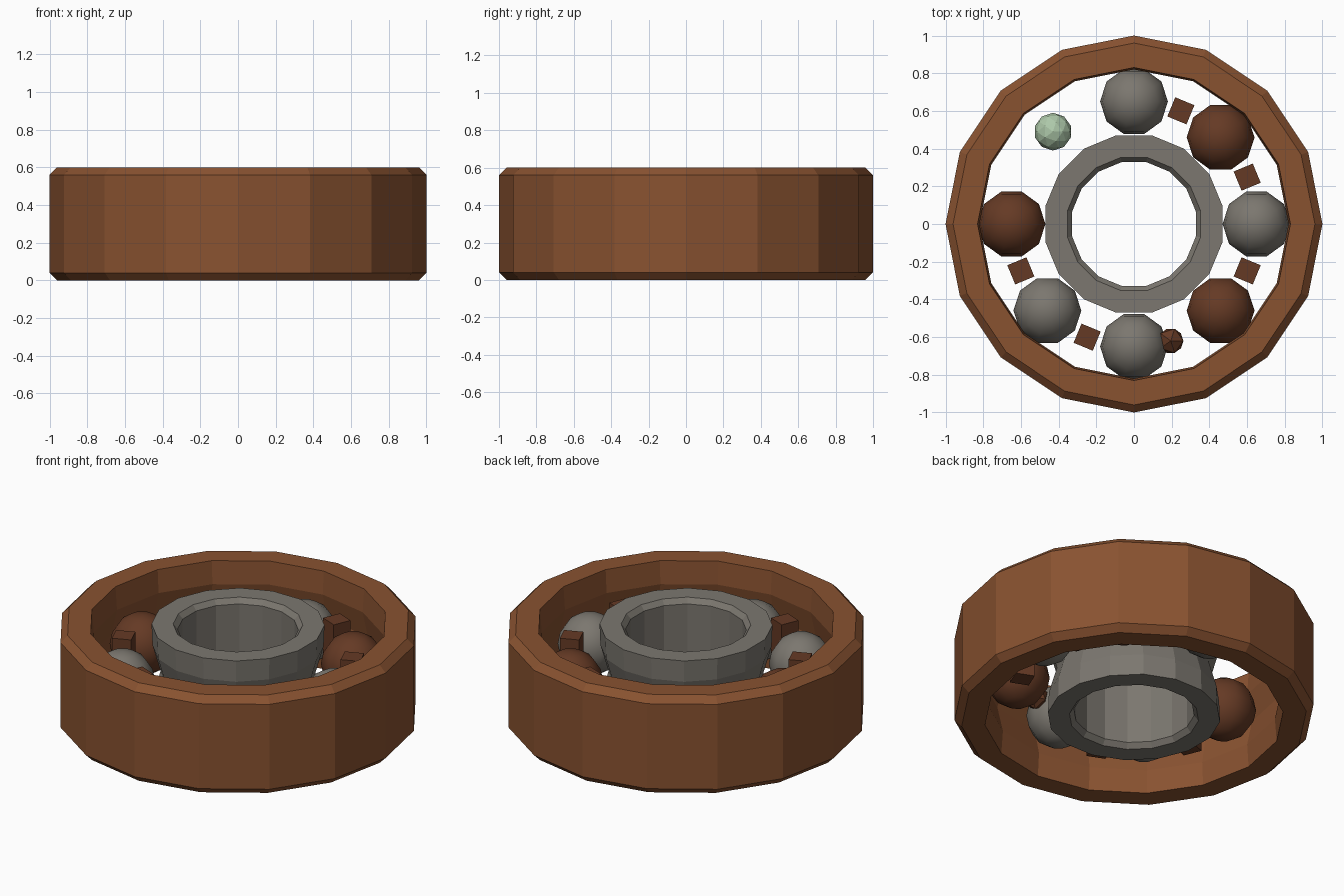
import bpy, bmesh, math

if "Cube" in bpy.data.objects:
    bpy.data.objects.remove(bpy.data.objects["Cube"])


def material(name, rgb):
    m = bpy.data.materials.new(name)
    m.diffuse_color = (*rgb, 1)
    m.use_nodes = True
    m.node_tree.nodes["Principled BSDF"].inputs["Base Color"].default_value = m.diffuse_color
    return m


RUST = material("rust", (0.25, 0.085, 0.03))
DARK = material("dark_rust", (0.13, 0.042, 0.018))
STEEL = material("worn_steel", (0.2, 0.185, 0.16))
GREEN = material("pale_green", (0.42, 0.58, 0.4))


def finish(name, bm, mat, loc=(0, 0, 0), rot=0.0, smooth=False):
    bmesh.ops.recalc_face_normals(bm, faces=bm.faces[:])
    for f in bm.faces:
        f.smooth = smooth
    me = bpy.data.meshes.new(name)
    bm.to_mesh(me)
    bm.free()
    me.materials.append(mat)
    ob = bpy.data.objects.new(name, me)
    ob.location = loc
    ob.rotation_euler.z = rot
    bpy.context.collection.objects.link(ob)
    return ob


def lathe(name, profile, mat, sides=16, offset=0.0):
    """Spin a closed (radius, z) profile into a faceted ring."""
    bm = bmesh.new()
    loops = []
    for i in range(sides):
        a = 2 * math.pi * (i + offset) / sides
        loops.append([bm.verts.new((r * math.cos(a), r * math.sin(a), z)) for r, z in profile])
    n = len(profile)
    for i in range(sides):
        p, q = loops[i], loops[(i + 1) % sides]
        for j in range(n):
            k = (j + 1) % n
            bm.faces.new((p[j], q[j], q[k], p[k]))
    return finish(name, bm, mat)


# Outer race: chamfered outside, ball groove inside
lathe("outer_race", [(0.96, 0), (1.0, 0.04), (1.0, 0.56), (0.96, 0.6), (0.83, 0.6),
                     (0.82, 0.46), (0.855, 0.3), (0.82, 0.14), (0.83, 0)], RUST)

# Inner race: ball groove outside, chamfered bore
lathe("inner_race", [(0.48, 0.01), (0.475, 0.14), (0.43, 0.3), (0.475, 0.46), (0.48, 0.59),
                     (0.36, 0.59), (0.335, 0.56), (0.335, 0.04), (0.36, 0.01)], STEEL, offset=0.5)

# Balls, with one missing at 135 degrees
for deg, mat in ((0, STEEL), (45, DARK), (90, STEEL), (180, DARK),
                 (225, STEEL), (270, STEEL), (315, DARK)):
    a = math.radians(deg)
    bm = bmesh.new()
    bmesh.ops.create_uvsphere(bm, u_segments=10, v_segments=8, radius=0.18)
    finish(f"ball_{deg}", bm, mat, (0.65 * math.cos(a), 0.65 * math.sin(a), 0.3),
           math.radians(18), smooth=True)

# Remaining cage bars between the balls
for deg in (67.5, 22.5, -22.5, 202.5, 247.5):
    a = math.radians(deg)
    bm = bmesh.new()
    bmesh.ops.create_cube(bm, size=1)
    bmesh.ops.scale(bm, vec=(0.11, 0.11, 0.32), verts=bm.verts[:])
    finish("cage_bar", bm, DARK, (0.65 * math.cos(a), 0.65 * math.sin(a), 0.3), a)

# Loose pebbles caught in the bearing
for name, mat, r, loc in (("green_pebble", GREEN, 0.1, (-0.43, 0.49, 0.36)),
                          ("rust_lump", DARK, 0.075, (0.195, -0.62, 0.34))):
    bm = bmesh.new()
    bmesh.ops.create_icosphere(bm, subdivisions=2 if mat is GREEN else 1, radius=r)
    finish(name, bm, mat, loc)
